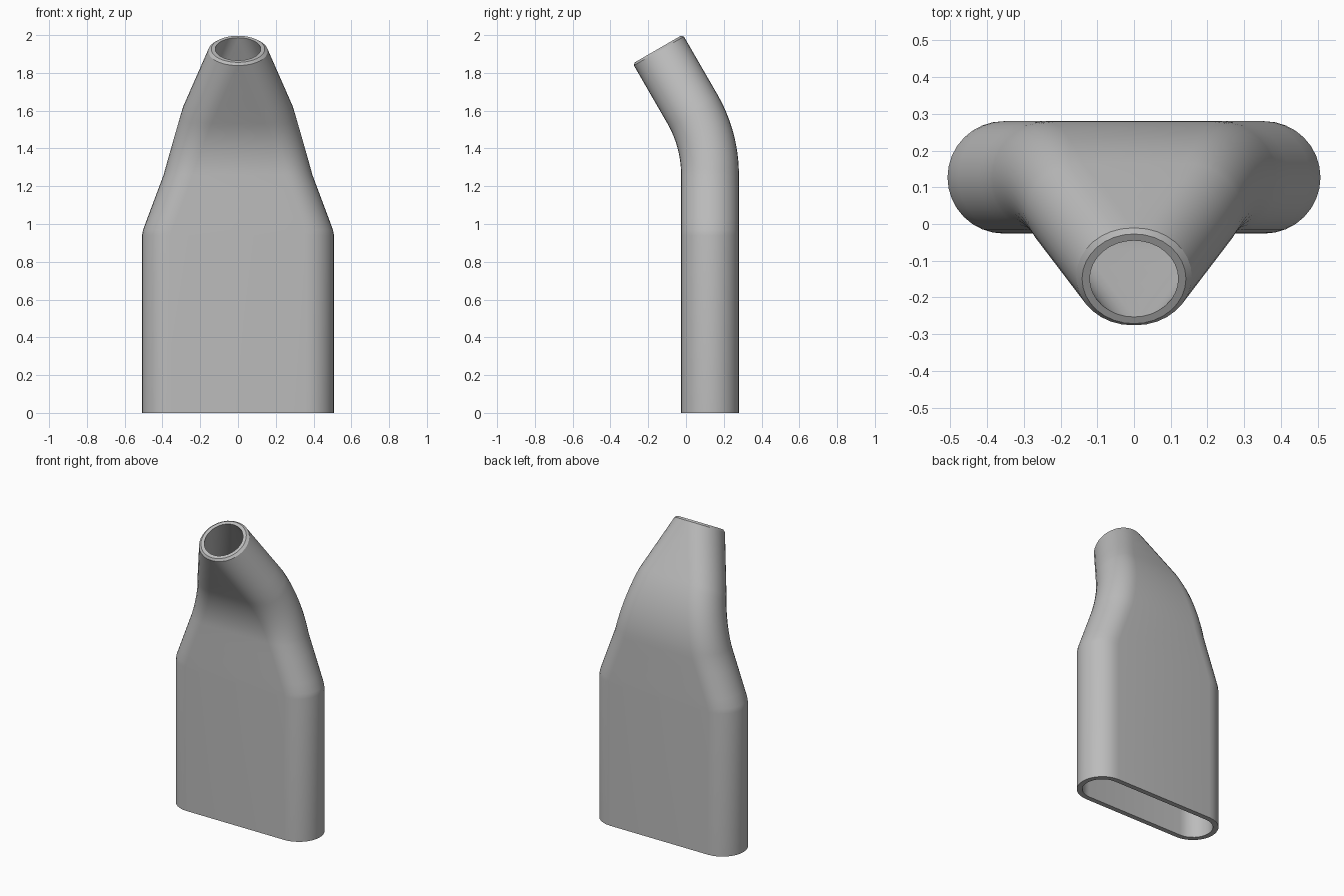
import bpy, bmesh, math
from mathutils import Vector

cube = bpy.data.objects.get("Cube")
if cube:
    bpy.data.objects.remove(cube, do_unlink=True)

R = 0.153            # outer corner radius of the duct
WALL = 0.033         # wall thickness
Y0 = 0.127           # centre line of the straight body
BEND_R, BEND = 0.7, math.radians(30)
Z_LOFT, Z_BEND = 0.955, 1.26
NECK = 0.365         # straight length after the bend
ARC = 16             # segments per half round


def station(s):
    """Centre and tilt at distance s along the path."""
    if s <= Z_BEND:
        return Vector((0, Y0, s)), 0.0
    a = min((s - Z_BEND) / BEND_R, BEND)
    rest = s - Z_BEND - BEND_R * a
    y = Y0 - BEND_R * (1 - math.cos(a)) - rest * math.sin(a)
    z = Z_BEND + BEND_R * math.sin(a) + rest * math.cos(a)
    return Vector((0, y, z)), a


S_ARC = Z_BEND + BEND_R * BEND
S_END = S_ARC + NECK
WIDTHS = [(0, 0.508), (Z_LOFT, 0.508), (Z_BEND, 0.394), (S_ARC, 0.292), (S_END, R)]


def half_width(s):
    for (s0, w0), (s1, w1) in zip(WIDTHS, WIDTHS[1:]):
        if s <= s1:
            return w0 + (w1 - w0) * (s - s0) / (s1 - s0)
    return R


def ring(bm, s, inset):
    """Slot-shaped cross-section, shrunk by inset."""
    centre, tilt = station(s)
    straight = max(half_width(s) - R, 0.0005)
    depth = Vector((0, math.cos(tilt), math.sin(tilt)))
    verts = []
    for side in (1, -1):
        for i in range(ARC + 1):
            t = -math.pi / 2 + math.pi * i / ARC
            x = side * (straight + (R - inset) * math.cos(t))
            y = side * (R - inset) * math.sin(t)
            verts.append(bm.verts.new(centre + Vector((x, 0, 0)) + depth * y))
    return verts


# Path stations: body, taper, bend, neck
stops = [0, Z_LOFT - 0.015, Z_LOFT + 0.015]
stops += [Z_LOFT + (Z_BEND - Z_LOFT) * i / 4 for i in range(1, 5)]
stops += [Z_BEND + BEND_R * BEND * i / 12 for i in range(1, 13)]
stops += [S_ARC + NECK * i / 4 for i in range(1, 4)]

# Outside up, chamfered lip, inside back down
bm = bmesh.new()
loops = [ring(bm, s, 0) for s in stops]
loops += [ring(bm, S_END - 0.012, 0), ring(bm, S_END, 0.012), ring(bm, S_END, WALL)]
loops += [ring(bm, s, WALL) for s in reversed(stops)]
for a, b in zip(loops, loops[1:] + loops[:1]):
    n = len(a)
    for i in range(n):
        bm.faces.new((a[i], a[(i + 1) % n], b[(i + 1) % n], b[i]))
bmesh.ops.recalc_face_normals(bm, faces=bm.faces)
mesh = bpy.data.meshes.new("duct_adapter")
bm.to_mesh(mesh)
bm.free()

duct = bpy.data.objects.new("duct_adapter", mesh)
bpy.context.collection.objects.link(duct)

# Plain grey material
grey = bpy.data.materials.new("plain_grey")
grey.use_nodes = True
colour = (0.5, 0.5, 0.5, 1)
grey.diffuse_color = colour
grey.node_tree.nodes["Principled BSDF"].inputs["Base Color"].default_value = colour
mesh.materials.append(grey)

bpy.ops.object.select_all(action="DESELECT")
duct.select_set(True)
bpy.context.view_layer.objects.active = duct
bpy.ops.object.shade_smooth_by_angle(angle=math.radians(30))
